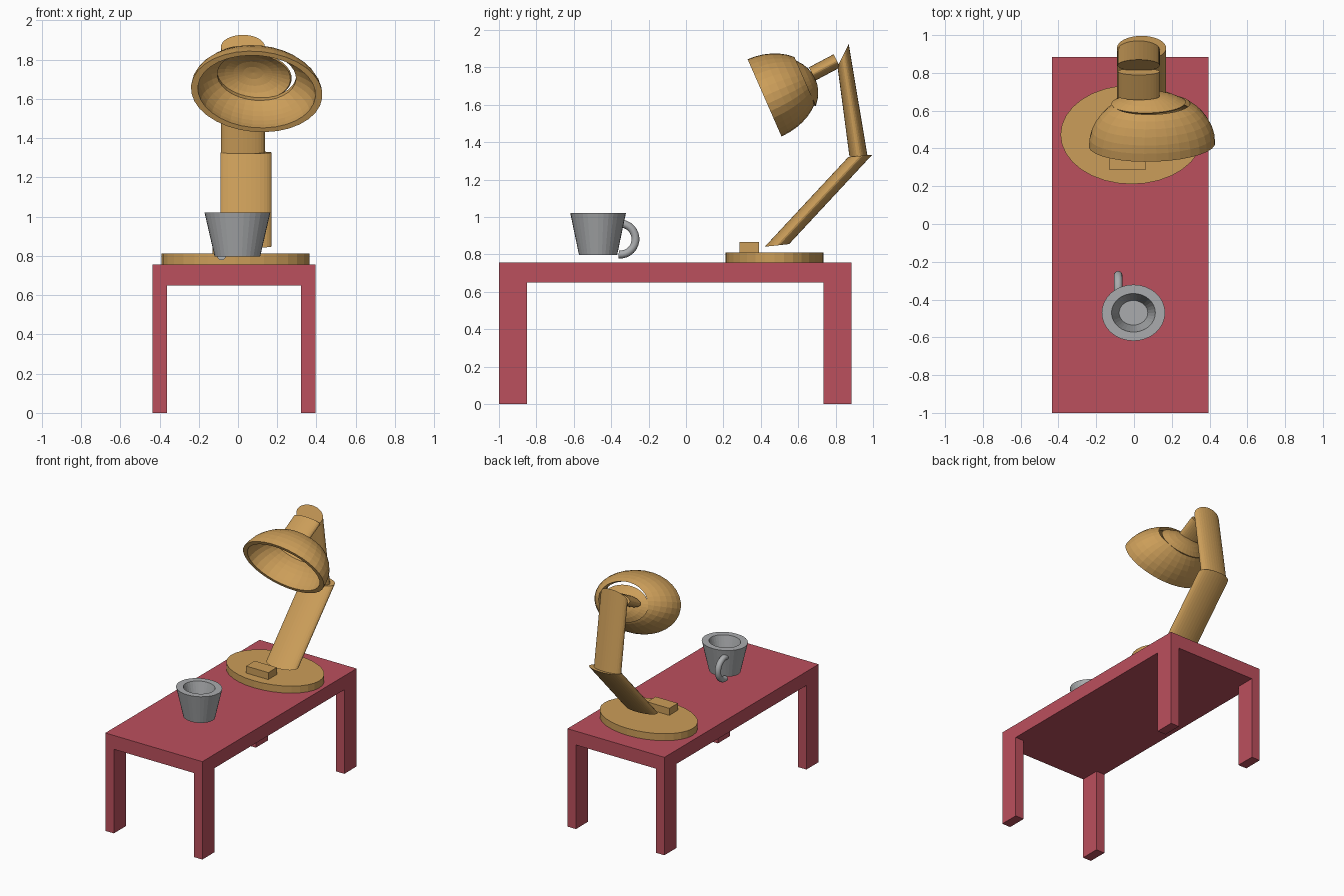
import bpy, bmesh
from math import sin, cos, pi, radians
from mathutils import Matrix, Vector

cube = bpy.data.objects.get("Cube")
if cube:
    bpy.data.objects.remove(cube)

SIDES = 32


def material(name, rgb):
    m = bpy.data.materials.new(name)
    m.use_nodes = True
    m.diffuse_color = (*rgb, 1)
    m.node_tree.nodes["Principled BSDF"].inputs["Base Color"].default_value = (*rgb, 1)
    return m


RED = material("desk red", (0.50, 0.08, 0.11))
TAN = material("lamp tan", (0.60, 0.34, 0.10))
GREY = material("mug grey", (0.40, 0.41, 0.42))


def finish(name, bm, mat):
    bmesh.ops.remove_doubles(bm, verts=bm.verts, dist=1e-5)
    bmesh.ops.recalc_face_normals(bm, faces=bm.faces)
    mesh = bpy.data.meshes.new(name)
    bm.to_mesh(mesh)
    bm.free()
    mesh.materials.append(mat)
    obj = bpy.data.objects.new(name, mesh)
    bpy.context.collection.objects.link(obj)
    return obj


def box(name, lo, hi, mat):
    lo, hi = Vector(lo), Vector(hi)
    bm = bmesh.new()
    size = Matrix.Diagonal((*(hi - lo), 1))
    bmesh.ops.create_cube(bm, size=1, matrix=Matrix.Translation((lo + hi) / 2) @ size)
    return finish(name, bm, mat)


def skin(name, rings, mat, loop=False, caps=False):
    """Bridge a list of equal-length closed rings."""
    bm = bmesh.new()
    rows = [[bm.verts.new(p) for p in ring] for ring in rings]
    n = len(rows[0])
    pairs = list(zip(rows, rows[1:])) + ([(rows[-1], rows[0])] if loop else [])
    for a, b in pairs:
        for i in range(n):
            j = (i + 1) % n
            bm.faces.new((a[i], a[j], b[j], b[i]))
    if caps:
        bm.faces.new(rows[0])
        bm.faces.new(rows[-1])
    return finish(name, bm, mat)


def ellipse(centre, a, b):
    """Ring around centre with half axes a and b."""
    centre, a, b = Vector(centre), Vector(a), Vector(b)
    return [centre + a * cos(2 * pi * i / SIDES) + b * sin(2 * pi * i / SIDES)
            for i in range(SIDES)]


def turned(name, profile, matrix, mat, loop=False, caps=False):
    """Elliptical turning of (x radius, y radius, height) stations."""
    rings = [[matrix @ p for p in ellipse((0, 0, z), (rx, 0, 0), (0, ry, 0))]
             for rx, ry, z in profile]
    return skin(name, rings, mat, loop, caps)


# Desk
X0, X1, Y0, Y1 = -0.435, 0.395, -1.0, 0.885
box("desk_top", (X0, Y0, 0.65), (X1, Y1, 0.757), RED)
LEG_X, LEG_Y = 0.073, 0.15
for side, x in (("right", X0), ("left", X1 - LEG_X)):
    for end, y in (("front", Y0), ("back", Y1 - LEG_Y)):
        box(f"desk_leg_{end}_{side}", (x, y, 0), (x + LEG_X, y + LEG_Y, 0.65), RED)

# Lamp base and switch
turned("lamp_base", [(0.377, 0.262, 0.757), (0.377, 0.262, 0.811)],
       Matrix.Translation((-0.012, 0.473, 0)), TAN, caps=True)
box("lamp_switch", (-0.13, 0.285, 0.80), (0.06, 0.39, 0.865), TAN)


# Lamp arms: flattened tubes with slanted ends
def arm(name, x, rx, start, start_half, end, end_half):
    rings = [ellipse((x, *c), (rx, 0, 0), (0, *h))
             for c, h in ((start, start_half), (end, end_half))]
    skin(name, rings, TAN, caps=True)


arm("lamp_lower_arm", 0.04, 0.13,
    (0.486, 0.848), (0.065, 0.007), (0.932, 1.327), (0.064, 0.006))
arm("lamp_upper_arm", 0.025, 0.112,
    (0.922, 1.325), (0.048, 0.003), (0.84, 1.865), (0.03, 0.061))
arm("lamp_shade_neck", 0.025, 0.11,
    (0.807, 1.835), (-0.018, 0.035), (0.675, 1.765), (-0.018, 0.035))


# Lamp shade: hollow half ellipsoid, open at the rear, with a loose crown in the opening
def dome(scale, first, last, steps):
    angles = [radians(first + (last - first) * i / steps) for i in range(steps + 1)]
    return [(0.336 * scale * sin(t), 0.224 * scale * sin(t), 0.293 * scale * cos(t))
            for t in angles]


def shade_matrix(x, y, z):
    return (Matrix.Translation((x, y, z)) @ Matrix.Rotation(radians(-66.3), 4, "X")
            @ Matrix.Rotation(radians(6), 4, "Z"))


turned("lamp_shade", dome(1, 37, 90, 6) + dome(0.895, 90, 42, 6),
       shade_matrix(0.095, 0.42, 1.637), TAN, loop=True)
turned("lamp_shade_crown", dome(1, 0, 36, 4) + dome(0.965, 36, 0, 4),
       shade_matrix(0.077, 0.424, 1.62), TAN)

# Mug body: tapered cup with a hollow
turned("mug_body",
       [(0.116, 0.102, 0.797), (0.168, 0.149, 1.022),
        (0.116, 0.102, 1.022), (0.076, 0.065, 0.87)],
       Matrix.Translation((-0.003, -0.47, 0)), GREY, caps=True)

# Mug handle: half ring
rings = []
for i in range(17):
    t = radians(-95 + 200 * i / 16)
    out = Vector((0, cos(t), sin(t)))
    rings.append(ellipse(Vector((-0.084, -0.353, 0.882)) + out * 0.083,
                         (0.022, 0, 0), out * 0.021))
handle = skin("mug_handle", rings, GREY, caps=True)
for p in handle.data.polygons:
    p.use_smooth = len(p.vertices) == 4
